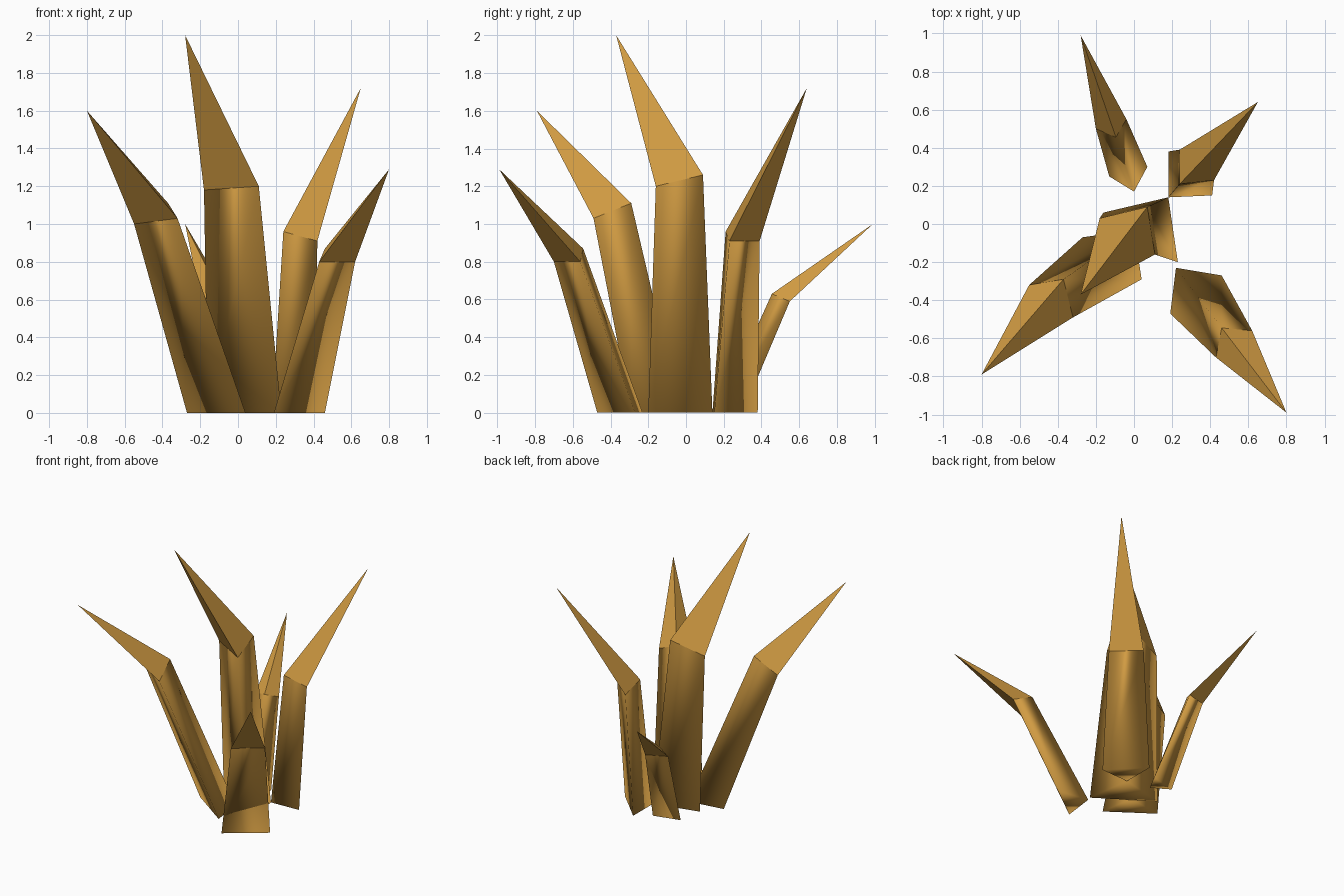
import bpy, bmesh
from mathutils import Vector

if "Cube" in bpy.data.objects:
    bpy.data.objects.remove(bpy.data.objects["Cube"])

straw = bpy.data.materials.new("dry_straw")
straw.diffuse_color = (0.64, 0.33, 0.055, 1)
straw.use_nodes = True
straw.node_tree.nodes["Principled BSDF"].inputs["Base Color"].default_value = straw.diffuse_color


def blade(name, base, mid, tip):
    """Three-sided leaf: flat base triangle, bent mid triangle, pointed tip."""
    bm = bmesh.new()
    lower = [bm.verts.new((x, y, 0)) for x, y in base]
    upper = [bm.verts.new(p) for p in mid]
    point = bm.verts.new(tip)
    bm.faces.new(lower)
    for i in range(3):
        j = (i + 1) % 3
        bm.faces.new((lower[i], lower[j], upper[j], upper[i])).smooth = True
        bm.faces.new((upper[i], upper[j], point))
    bmesh.ops.recalc_face_normals(bm, faces=bm.faces)
    # soft stem, crisp fold where the tip bends outwards
    for f in bm.faces:
        f.smooth = point not in f.verts
    for e in bm.edges:
        e.smooth = not (e.verts[0] in upper and e.verts[1] in upper) and point not in e.verts
    mesh = bpy.data.meshes.new(name)
    bm.to_mesh(mesh)
    bm.free()
    mesh.materials.append(straw)
    bpy.context.collection.objects.link(bpy.data.objects.new(name, mesh))


# each blade: inner ridge corner first, then the two outer corners
blade("tall_centre_blade",
      [(0.18, 0.14), (-0.16, 0.06), (0.23, -0.20)],
      [(0.07, 0.09, 1.26), (-0.18, 0.03, 1.18), (0.11, -0.16, 1.20)],
      (-0.28, -0.37, 2.0))
blade("front_left_blade",
      [(0.0, -0.03), (-0.27, -0.07), (0.04, -0.29)],
      [(-0.37, -0.29, 1.11), (-0.55, -0.32, 1.0), (-0.32, -0.49, 1.03)],
      (-0.80, -0.79, 1.6))
blade("front_right_blade",
      [(0.22, -0.23), (0.19, -0.47), (0.46, -0.27)],
      [(0.46, -0.545, 0.87), (0.43, -0.70, 0.80), (0.62, -0.56, 0.80)],
      (0.80, -0.99, 1.29))
blade("back_right_blade",
      [(0.18, 0.14), (0.41, 0.15), (0.18, 0.38)],
      [(0.24, 0.21, 0.96), (0.42, 0.23, 0.91), (0.24, 0.39, 0.91)],
      (0.65, 0.64, 1.72))
blade("short_back_blade",
      [(0.0, 0.17), (0.07, 0.30), (-0.13, 0.25)],
      [(-0.095, 0.455, 0.63), (-0.04, 0.55, 0.59), (-0.20, 0.50, 0.60)],
      (-0.28, 0.99, 1.0))
